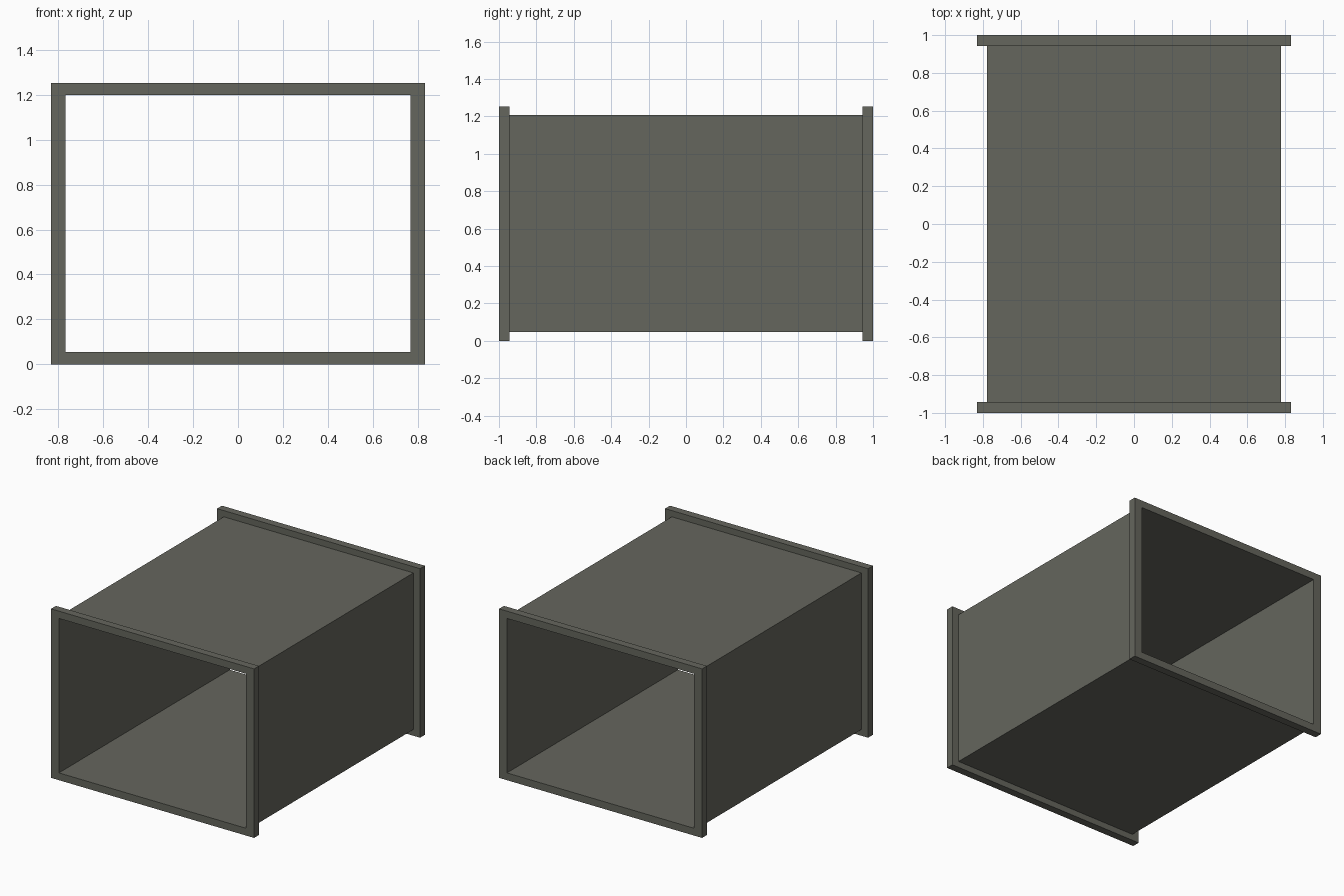
import bpy
import bmesh

cube = bpy.data.objects.get("Cube")
if cube:
    bpy.data.objects.remove(cube, do_unlink=True)

# Overall sizes
HALF_WIDTH, HEIGHT, HALF_LENGTH = 0.832, 1.252, 1.0
FLANGE_DEPTH = 0.057
BODY_INSET = (0.055, 0.046)     # side and top/bottom steps from flange to wall
OPENING_INSET = (0.065, 0.054)  # side and top/bottom steps from flange to opening

# Painted sheet metal
metal = bpy.data.materials.new("dark grey metal")
metal.use_nodes = True
colour = (0.13, 0.132, 0.11, 1)
metal.diffuse_color = colour
shader = next(n for n in metal.node_tree.nodes if n.type == "BSDF_PRINCIPLED")
shader.inputs["Base Color"].default_value = colour


def rectangle(bm, inset, y):
    """Four corners of the flange outline, stepped inward."""
    x, low, high = HALF_WIDTH - inset[0], inset[1], HEIGHT - inset[1]
    return [bm.verts.new((px, y, pz))
            for px, pz in ((-x, low), (x, low), (x, high), (-x, high))]


def rectangular_tube(name, outer_inset, y_start, y_end):
    """Open rectangular tube with solid walls around the shared opening."""
    bm = bmesh.new()
    loops = [rectangle(bm, outer_inset, y_start), rectangle(bm, outer_inset, y_end),
             rectangle(bm, OPENING_INSET, y_end), rectangle(bm, OPENING_INSET, y_start)]
    for k, loop in enumerate(loops):
        following = loops[(k + 1) % len(loops)]
        for i in range(4):
            j = (i + 1) % 4
            bm.faces.new((loop[i], loop[j], following[j], following[i]))
    bmesh.ops.recalc_face_normals(bm, faces=bm.faces)
    mesh = bpy.data.meshes.new(name)
    bm.to_mesh(mesh)
    bm.free()
    mesh.materials.append(metal)
    obj = bpy.data.objects.new(name, mesh)
    bpy.context.collection.objects.link(obj)
    return obj


# Thin-walled duct between the two end flanges
joint = HALF_LENGTH - FLANGE_DEPTH
rectangular_tube("duct_body", BODY_INSET, -joint, joint)
rectangular_tube("front_flange", (0, 0), -HALF_LENGTH, -joint)
rectangular_tube("back_flange", (0, 0), joint, HALF_LENGTH)
